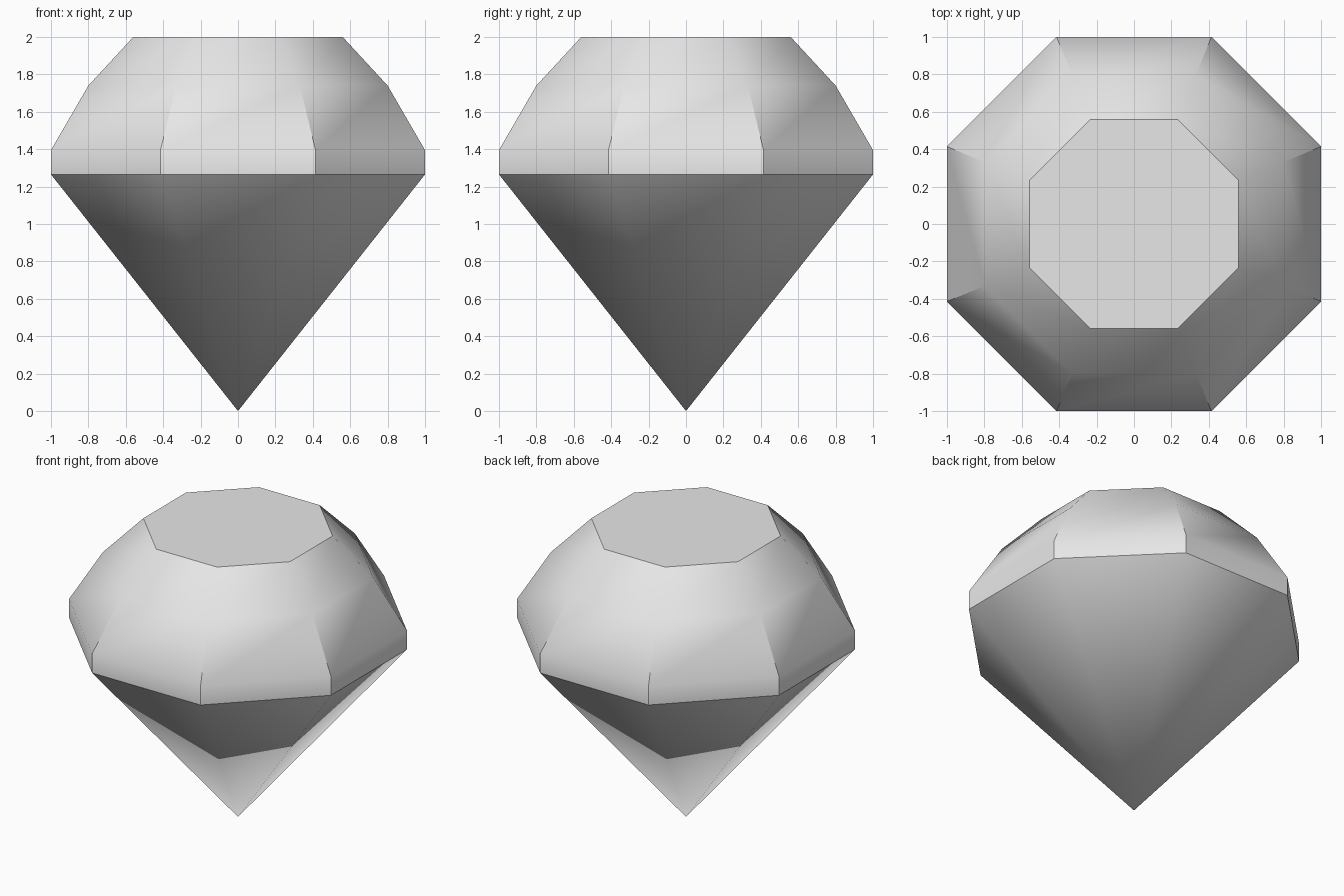
import bpy
import bmesh
import math

cube = bpy.data.objects.get("Cube")
if cube:
    bpy.data.objects.remove(cube, do_unlink=True)

SIDES = 8
# (flat-to-centre distance, height) from the girdle up to the table
PROFILE = [(1.0, 1.265), (1.0, 1.395), (0.8, 1.74), (0.56, 2.0)]

# Pale grey stone
stone = bpy.data.materials.new("pale_grey_stone")
stone.use_nodes = True
colour = (0.8, 0.8, 0.8, 1.0)
stone.diffuse_color = colour
stone.node_tree.nodes["Principled BSDF"].inputs["Base Color"].default_value = colour


def ring(bm, apothem, z):
    """Octagon with flat sides facing the axes."""
    radius = apothem / math.cos(math.pi / SIDES)
    angles = [(i + 0.5) * math.tau / SIDES for i in range(SIDES)]
    return [bm.verts.new((radius * math.cos(a), radius * math.sin(a), z)) for a in angles]


bm = bmesh.new()
rings = [ring(bm, r, z) for r, z in PROFILE]
tip = bm.verts.new((0, 0, 0))

for i in range(SIDES):
    j = (i + 1) % SIDES
    # Pavilion facet down to the point
    bm.faces.new((tip, rings[0][j], rings[0][i]))
    # Girdle and crown facets
    for low, high in zip(rings, rings[1:]):
        bm.faces.new((low[i], low[j], high[j], high[i]))
# Flat table on top
bm.faces.new(rings[-1])
bmesh.ops.recalc_face_normals(bm, faces=bm.faces)

mesh = bpy.data.meshes.new("cut_gem")
bm.to_mesh(mesh)
bm.free()
mesh.materials.append(stone)
gem = bpy.data.objects.new("cut_gem", mesh)
bpy.context.collection.objects.link(gem)

# Soft facets, with the girdle, lower crown corners and table kept crisp
bpy.ops.object.select_all(action="DESELECT")
gem.select_set(True)
bpy.context.view_layer.objects.active = gem
bpy.ops.object.shade_smooth_by_angle(angle=math.radians(36.5))
